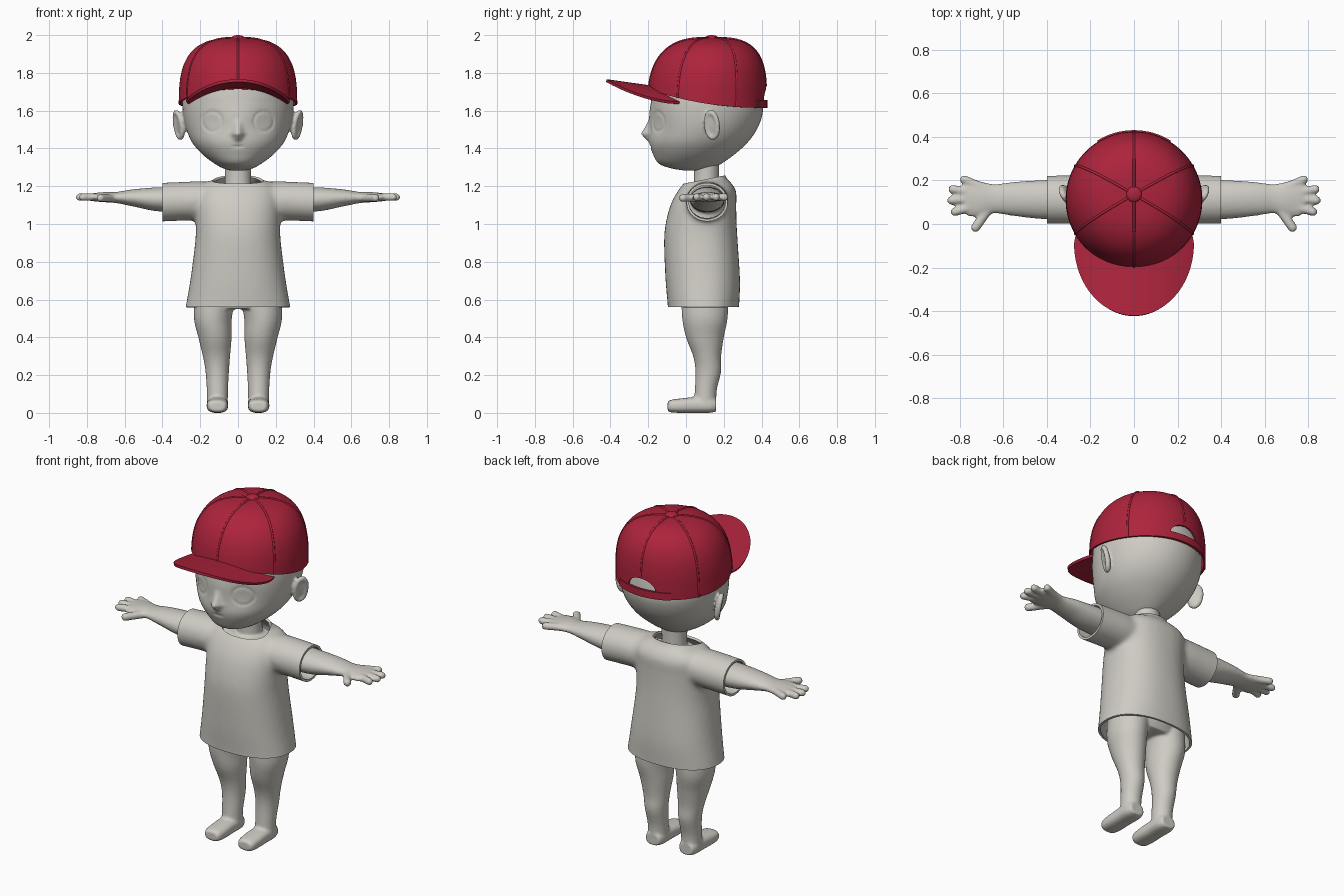
import bpy, bmesh, math
from mathutils import Vector, Matrix

if "Cube" in bpy.data.objects:
    bpy.data.objects.remove(bpy.data.objects["Cube"])

def material(name, rgb):
    m = bpy.data.materials.new(name)
    m.diffuse_color = (*rgb, 1)
    m.use_nodes = True
    m.node_tree.nodes["Principled BSDF"].inputs["Base Color"].default_value = m.diffuse_color
    return m

CLAY = material("warm light grey", (0.62, 0.60, 0.55))
RED = material("deep red", (0.42, 0.017, 0.045))

def catmull(secs, sub):
    out = []
    for i in range(len(secs) - 1):
        p0, p1, p2, p3 = (secs[max(0, min(len(secs) - 1, i + k))] for k in (-1, 0, 1, 2))
        for j in range(sub):
            t = j / sub
            out.append([0.5 * (2*b + (c - a)*t + (2*a - 5*b + 4*c - d)*t*t + (3*b - a - 3*c + d)*t**3)
                        for a, b, c, d in zip(p0, p1, p2, p3)])
    return out + [list(secs[-1])]

def loft(bm, secs, axis='z', mirror=False, e=2.0, n=40, sub=5):
    """Closed loft; sections are (position, centre 1, centre 2, radius 1, radius 2)."""
    place = {'z': lambda t, p, q: (p, q, t), 'x': lambda t, p, q: (t, p, q), 'y': lambda t, p, q: (p, t, q)}[axis]
    sup = lambda v: math.copysign(abs(v) ** (2 / e), v)
    for s in ((1, -1) if mirror else (1,)):
        rings = []
        for t, c1, c2, r1, r2 in catmull(secs, sub):
            ring = []
            for k in range(n):
                a = math.tau * k / n
                x, y, z = place(t, c1 + r1 * sup(math.cos(a)), c2 + r2 * sup(math.sin(a)))
                ring.append(bm.verts.new((s * x, y, z)))
            rings.append(ring)
        for A, B in zip(rings, rings[1:]):
            for k in range(n):
                bm.faces.new((A[k], A[(k + 1) % n], B[(k + 1) % n], B[k]))
        bm.faces.new(rings[0])
        bm.faces.new(rings[-1])

def ball(bm, c, r, rot=Matrix.Identity(4)):
    for s in (1, -1):
        mat = Matrix.Diagonal((s, 1, 1, 1)) @ Matrix.Translation(c) @ rot @ Matrix.Diagonal((*r, 1))
        bmesh.ops.create_uvsphere(bm, u_segments=20, v_segments=12, radius=1, matrix=mat)

def chain(bm, a, b, r):
    for i in range(9):
        ball(bm, Vector(a).lerp(Vector(b), i / 8), (r, r, r))

def bake(ob, mat):
    bpy.context.view_layer.update()
    me = bpy.data.meshes.new_from_object(ob.evaluated_get(bpy.context.evaluated_depsgraph_get()))
    ob.modifiers.clear()
    ob.data = me
    me.materials.clear()
    me.materials.append(mat)
    return ob

def make(name, bm, mat, voxel=0, smooth=0):
    bmesh.ops.recalc_face_normals(bm, faces=bm.faces)
    me = bpy.data.meshes.new(name)
    bm.to_mesh(me)
    bm.free()
    ob = bpy.data.objects.new(name, me)
    bpy.context.collection.objects.link(ob)
    if voxel:
        m = ob.modifiers.new("blend", 'REMESH')
        m.mode, m.voxel_size = 'VOXEL', voxel
        m = ob.modifiers.new("soften", 'SMOOTH')
        m.factor, m.iterations = 0.5, smooth
    bake(ob, mat)
    ob.data.shade_smooth()
    return ob

def shell(ob, thick, mat, offset=-1):
    m = ob.modifiers.new("thickness", 'SOLIDIFY')
    m.thickness, m.offset = thick, offset
    return bake(ob, mat)

def by_angle(ob, deg=40):
    bpy.ops.object.select_all(action='DESELECT')
    ob.select_set(True)
    bpy.context.view_layer.objects.active = ob
    bpy.ops.object.shade_smooth_by_angle(angle=math.radians(deg))

# body: torso, neck, arms with hands, legs with feet
bm = bmesh.new()
loft(bm, [(.55, 0, .1, .20, .11), (.65, 0, .1, .215, .14), (.9, 0, .09, .19, .15), (1.1, 0, .1, .19, .14), (1.2, 0, .11, .12, .09)])
loft(bm, [(1.1, 0, .108, .08, .075), (1.22, 0, .108, .07, .067), (1.34, 0, .108, .072, .068)])
loft(bm, [(.1, .115, 1.13, .095, .07), (.4, .112, 1.13, .09, .065), (.55, .115, 1.138, .078, .046), (.64, .116, 1.14, .067, .03),
          (.70, .115, 1.142, .08, .027), (.76, .12, 1.142, .085, .022), (.785, .125, 1.142, .06, .016)], 'x', True)
for a, b in (((.70, .17), (.78, .204)), ((.74, .145), (.833, .159)), ((.74, .115), (.838, .108)), ((.74, .08), (.822, .056))):
    chain(bm, (*a, 1.142), (*b, 1.142), .0205)
chain(bm, (.67, .065, 1.138), (.728, -.016, 1.138), .022)
loft(bm, [(.62, .12, .1, .11, .125), (.5, .133, .1, .1, .12), (.4, .122, .1, .088, .1), (.3, .114, .112, .072, .074),
          (.22, .11, .118, .062, .068), (.12, .109, .105, .056, .058), (.03, .109, .1, .055, .06)], 'z', True)
loft(bm, [(-.097, .109, .034, .038, .024), (-.08, .109, .036, .051, .033), (-.03, .109, .038, .057, .038), (.05, .109, .042, .056, .042),
          (.12, .109, .042, .056, .042), (.16, .109, .04, .044, .034)], 'y', True, e=2.6)
make("body", bm, CLAY, .008, 4)

# head with ears
bm = bmesh.new()
loft(bm, [(1.283, 0, .05, .04, .06), (1.295, 0, .03, .08, .11), (1.32, 0, .022, .125, .167), (1.37, 0, .042, .19, .217),
          (1.43, 0, .065, .242, .26), (1.5, 0, .09, .273, .285), (1.58, 0, .105, .29, .30), (1.65, 0, .11, .294, .295),
          (1.75, 0, .11, .285, .28), (1.85, 0, .115, .25, .24), (1.92, 0, .115, .185, .17), (1.96, 0, .115, .08, .07)], n=64)
tilt = Matrix.Rotation(math.radians(-28), 4, 'Z') @ Matrix.Rotation(math.radians(10), 4, 'Y')
ball(bm, (.308, .14, 1.525), (.016, .042, .078), tilt)
for k in range(28):      # raised ear rim
    a = math.tau * k / 28
    ball(bm, Vector((.31, .14, 1.525)) + tilt @ Vector((.006, .034 * math.cos(a), .068 * math.sin(a))), (.014,) * 3)
head = make("head", bm, CLAY, .008, 4)

# face relief: nose, eye sockets, eye discs, mouth
for v in head.data.vertices:
    x, y, z = v.co
    if y > 0 or z > 1.66:
        continue
    up = max(0, 1 - (z - 1.478) / .085) ** 1.3 if z > 1.478 else max(0, 1 - (1.478 - z) / .045)
    v.co.y -= .045 * up * math.exp(-(x / (.016 + .012 * up)) ** 2)
    d = math.hypot(abs(x) - .135, z - 1.543)
    v.co.y += .012 * math.exp(-(d / .075) ** 2) + .004 * math.exp(-((d - .052) / .007) ** 2)
    if abs(x) < .04:
        v.co.y += .006 * math.exp(-((z - 1.41) / .007) ** 2) * (1 - (x / .04) ** 2)

# shirt: blended torso and sleeves, cut open at hem, cuffs and collar
bm = bmesh.new()
loft(bm, [(.48, 0, .0925, .287, .187), (.56, 0, .0925, .277, .1885), (.7, 0, .089, .253, .197), (.9, 0, .079, .227, .195),
          (1.0, 0, .08, .223, .188), (1.1, 0, .092, .226, .174), (1.17, 0, .11, .222, .156), (1.215, 0, .115, .185, .127),
          (1.24, 0, .115, .12, .1), (1.29, 0, .113, .09, .085)], e=2.3, n=56)
loft(bm, [(.05, .112, 1.13, .1, .09), (.2, .112, 1.123, .112, .102), (.3, .112, 1.12, .112, .103), (.46, .112, 1.113, .11, .103)], 'x', True)
shirt = make("shirt", bm, CLAY, .012, 14)
bm = bmesh.new()
bm.from_mesh(shirt.data)
for co, no in (((0, 0, .56), (0, 0, -1)), ((.4, 0, 0), (1, 0, 0)), ((-.4, 0, 0), (-1, 0, 0)), ((0, .1, 1.236), (0, -.2, 1))):
    bmesh.ops.bisect_plane(bm, geom=bm.verts[:] + bm.edges[:] + bm.faces[:], plane_co=co, plane_no=no, clear_outer=True)
bm.to_mesh(shirt.data)
bm.free()
by_angle(shell(shirt, .013, CLAY))

# cap crown: dome whose lower edge rises towards the front
TOP = math.radians(88)
def crown_point(theta, a, grow=0.0):
    u = math.sin(a) ** (2 / 3)
    r = .314 * math.cos(a) ** (2 / 3) + grow
    return Vector((r * math.sin(theta), .111 + .025 * u * u - r * math.cos(theta), 1.615 + .37 * u))

def edge_angle(theta):
    lift = .10 * ((1 + math.cos(theta)) / 2) ** 2.2
    return math.asin((lift / .37) ** 1.5)

def climb(theta, start, steps):
    return [start + (TOP - start) * (1 - (1 - i / steps) ** 1.5) for i in range(steps + 1)]

def strip(bm, rows, closed):
    rows = [[bm.verts.new(p) for p in row] for row in rows]
    for A, B in zip(rows, rows[1:] + (rows[:1] if closed else [])):
        for k in range(len(A) - 1):
            bm.faces.new((A[k], B[k], B[k + 1], A[k + 1]))
    return rows

bm = bmesh.new()
rows = strip(bm, [[crown_point(t, a) for a in climb(t, edge_angle(t), 26)] for t in (math.tau * k / 96 for k in range(96))], True)
bm.faces.new([r[-1] for r in rows])
crown = shell(make("cap_crown", bm, RED), .01, RED)

# half-moon opening at the back of the crown
bm = bmesh.new()
arc = [(.088 * math.cos(math.pi * k / 20), .062 * math.sin(math.pi * k / 20)) for k in range(21)]
face = bm.faces.new([bm.verts.new((x, .30, 1.655 + z)) for x, z in arc])
ext = bmesh.ops.extrude_face_region(bm, geom=[face])
bmesh.ops.translate(bm, vec=(0, .25, 0), verts=[g for g in ext['geom'] if isinstance(g, bmesh.types.BMVert)])
cutter = make("opening_cutter", bm, RED)
cutter.hide_render = True
m = crown.modifiers.new("opening", 'BOOLEAN')
m.operation, m.object, m.solver = 'DIFFERENCE', cutter, 'EXACT'
bake(crown, RED)
bpy.data.objects.remove(cutter)
by_angle(crown)

# strap across the back below the opening
bm = bmesh.new()
strip(bm, [[((.316) * math.sin(t), .111 + .316 * math.cos(t), z) for z in (1.614, 1.634, 1.656)]
           for t in (math.radians(-32 + 4 * k) for k in range(17))], False)
by_angle(shell(make("cap_strap", bm, RED), .008, RED, 0))

# brim: curved plate from the crown out to an ellipse
bm = bmesh.new()
brim = []
for k in range(49):
    f = math.radians(-90 + 180 * k / 48)
    xi = .262 * math.sin(f)
    inner = Vector((xi, .111 - math.sqrt(.30 ** 2 - xi * xi), 0))
    outer = Vector((.272 * math.sin(f), -.09 - .332 * math.cos(f), 0))
    row = [inner.lerp(outer, j / 10) for j in range(11)]
    brim.append([(p.x, p.y, 1.70 - .14 * p.y - .92 * p.x ** 2) for p in row])
strip(bm, brim, False)
by_angle(shell(make("cap_brim", bm, RED), .015, RED, 0))

# six raised seams and the top button
for k in range(6):
    t = math.tau * k / 6
    cu = bpy.data.curves.new("cap_seam", 'CURVE')
    cu.dimensions, cu.bevel_depth, cu.bevel_resolution = '3D', .006, 2
    pts = [crown_point(t, a, -.002) for a in climb(t, .17 if k == 3 else edge_angle(t), 24)]
    sp = cu.splines.new('POLY')
    sp.points.add(len(pts) - 1)
    for p, co in zip(sp.points, pts):
        p.co = (*co, 1)
    cu.materials.append(RED)
    bpy.context.collection.objects.link(bpy.data.objects.new("cap_seam", cu))
bm = bmesh.new()
bmesh.ops.create_uvsphere(bm, u_segments=24, v_segments=12, radius=1,
                          matrix=Matrix.Translation((0, .136, 1.984)) @ Matrix.Diagonal((.036, .036, .016, 1)))
make("cap_button", bm, RED)
